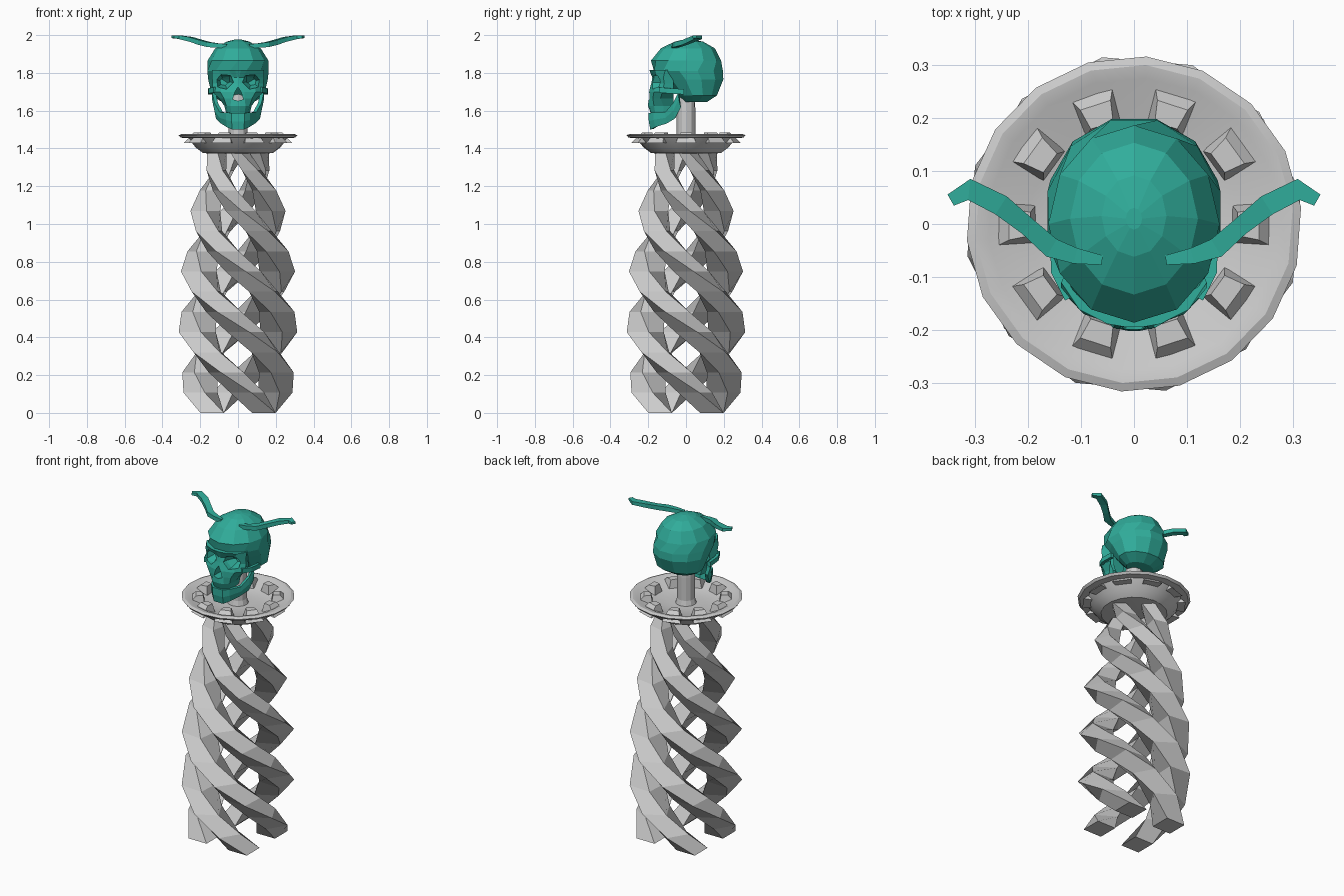
import bpy, bmesh, math
from mathutils import Vector

if "Cube" in bpy.data.objects:
    bpy.data.objects.remove(bpy.data.objects["Cube"])

teal = bpy.data.materials.new("teal")
teal.diffuse_color = (0.03, 0.42, 0.33, 1)
teal.use_nodes = True
teal.node_tree.nodes["Principled BSDF"].inputs["Base Color"].default_value = teal.diffuse_color


def make(name, verts, faces, mat=None):
    me = bpy.data.meshes.new(name)
    me.from_pydata(verts, [], faces)
    bm = bmesh.new()
    bm.from_mesh(me)
    bmesh.ops.remove_doubles(bm, verts=bm.verts, dist=1e-5)
    bmesh.ops.recalc_face_normals(bm, faces=bm.faces)
    bm.to_mesh(me)
    bm.free()
    ob = bpy.data.objects.new(name, me)
    bpy.context.collection.objects.link(ob)
    if mat:
        me.materials.append(mat)
    return ob


def loft(name, rings, mat=None):
    n = len(rings[0])
    verts = [p for r in rings for p in r]
    faces = [(k*n+i, k*n+(i+1) % n, (k+1)*n+(i+1) % n, (k+1)*n+i)
             for k in range(len(rings)-1) for i in range(n)]
    faces += [tuple(range(n)), tuple(range((len(rings)-1)*n, len(rings)*n))]
    return make(name, verts, faces, mat)


def bar(name, path, mat):
    """Loft a flat rectangular section along (x, y, z, half width, half height)."""
    rings = []
    for i, (x, y, z, w, h) in enumerate(path):
        a, b = path[max(i-1, 0)], path[min(i+1, len(path)-1)]
        s = Vector((-(b[1]-a[1]), b[0]-a[0], 0)).normalized()*w
        rings.append([(x+s.x*u, y+s.y*u, z+v*h)
                      for u, v in ((-1, -1), (1, -1), (1, 1), (-1, 1))])
    return loft(name, rings, mat)


# four twisted strands of the pedestal
for q in range(4):
    rings = []
    for k in range(14):
        z = 1.39*k/13
        s = 1.13-0.64*(z-0.46)**2
        a = math.pi/2*(q-z/0.31)
        c, d = math.cos(a)*s, math.sin(a)*s
        rings.append([(x*c-y*d, x*d+y*c, z) for x, y in
                      ((.075, .075), (.2, .075), (.2, .2), (.075, .2))])
    loft(f"twisted_strand_{q+1}", rings)


# shallow bowl
def lathe(name, profile, n):
    return loft(name, [[(r*math.cos(2*math.pi*i/n+.1), r*math.sin(2*math.pi*i/n+.1), z)
                        for i in range(n)] for r, z in profile])


bowl = lathe("bowl", [(.08, 1.372), (.185, 1.375), (.225, 1.405), (.265, 1.455), (.305, 1.457),
                      (.316, 1.47), (.3, 1.476), (.275, 1.472), (.2, 1.435), (.08, 1.43)], 18)
bpy.context.view_layer.objects.active = bowl
bowl.select_set(True)
bpy.ops.object.shade_smooth_by_angle(angle=math.radians(28))
bowl.select_set(False)

# sloped blocks around the inside of the bowl
for i in range(10):
    a = math.radians(18+18+36*i)
    c, s = math.cos(a), math.sin(a)
    rings = [[(r*c-t*s, r*s+t*c, z) for r, t in pts] for z, pts in (
        (1.43, ((.185, -.035), (.285, -.055), (.285, .055), (.185, .035))),
        (1.484, ((.195, -.022), (.235, -.03), (.235, .03), (.195, .022))))]
    loft(f"bowl_block_{i+1}", rings)

# neck post
lathe("neck_post", [(.06, 1.425), (.05, 1.46), (.05, 1.6), (.045, 1.7)], 12)

# cranium: rings of (z, front y, back y, half width)
rings = []
for k, (z, f, b, w) in enumerate(((1.645, -.01, .11, .085), (1.68, -.04, .165, .14),
                                  (1.765, -.12, .2, .16), (1.81, -.172, .198, .165),
                                  (1.865, -.182, .182, .158), (1.93, -.13, .15, .118),
                                  (1.965, -.06, .09, .06), (1.977, -.01, .03, .015))):
    ring = []
    for i in range(12):
        a = math.pi*(2*i+1+(k > 3))/12
        ring.append((w*1.02*math.cos(a), (f+b)/2+(b-f)/2*1.02*math.sin(a), z))
    rings.append(ring)
loft("cranium", rings, teal)

# face block: rows of (z, cheek half width, front half width, cheek y, front y)
rings = []
for z, w, v, cy, fy in ((1.585, .062, .035, -.12, -.18), (1.625, .072, .04, -.12, -.195),
                        (1.665, .1, .035, -.135, -.192), (1.7, .137, .035, -.125, -.19),
                        (1.745, .135, .025, -.115, -.178), (1.775, .137, .02, -.12, -.172),
                        (1.815, .137, .05, -.11, -.188)):
    half = [(v*.3, fy-.006), (v, fy), ((w+v)*.55, (cy+fy)/2-.012), (w, cy), (w*.85, -.065)]
    rings.append([(x, y, z) for x, y in half] + [(-x, y, z) for x, y in reversed(half)])
face = loft("face", rings, teal)

# eye sockets and nose opening are cut out
cutters = []
for s in (-1, 1):
    pts = ((.025, 1.75), (.04, 1.785), (.09, 1.79), (.118, 1.765), (.11, 1.725), (.06, 1.715))
    cx, cz = .072, 1.752
    cutters.append(loft("eye_cutter", [[(s*(cx+(x-cx)*g), y, cz+(z-cz)*g) for x, z in pts]
                                       for y, g in ((-.26, 1.15), (-.15, 1), (-.095, .5))]))
cutters.append(loft("nose_cutter", [[(x, y, z) for x, z in (
    (-.028, 1.66), (0, 1.652), (.028, 1.66), (.016, 1.7), (0, 1.725), (-.016, 1.7))]
    for y in (-.26, -.03)]))
for c in cutters:
    c.hide_render = True
    c.hide_viewport = True
    m = face.modifiers.new("cut", "BOOLEAN")
    m.object, m.operation, m.solver = c, "DIFFERENCE", "EXACT"

# lower jaw: strip of (x, y, bottom z, top z), mirrored and thickened
half = ((.03, -.188, 1.502, 1.588), (.055, -.165, 1.515, 1.59), (.088, -.105, 1.535, 1.592),
        (.115, -.065, 1.56, 1.64), (.128, -.035, 1.62, 1.7))
row = [(-x, y, b, t) for x, y, b, t in reversed(half)] + list(half)
verts = [(x*.93, y+.008, b) for x, y, b, t in row] + [(x, y, (b+t)/2) for x, y, b, t in row] \
    + [(x, y, t) for x, y, b, t in row]
n = len(row)
jaw = make("lower_jaw", verts, [(k*n+i, k*n+i+1, (k+1)*n+i+1, (k+1)*n+i)
                                for k in range(2) for i in range(n-1)], teal)
m = jaw.modifiers.new("thickness", "SOLIDIFY")
m.thickness, m.offset = .02, 0

# cheek arches and horns, mirrored left and right
for s, side in ((-1, "left"), (1, "right")):
    bar(f"cheek_arch_{side}", [(s*x, y, z, .009, .014) for x, y, z in
                               ((.122, -.14, 1.71), (.147, -.09, 1.705), (.15, -.01, 1.7))], teal)
    bar(f"horn_{side}", [(s*x, y, z, w, h) for x, y, z, w, h in (
        (.06, -.068, 1.94, .009, .012), (.11, -.06, 1.945, .015, .012),
        (.155, -.045, 1.95, .019, .013), (.2, -.005, 1.962, .017, .013),
        (.25, .035, 1.978, .02, .012), (.31, .065, 1.989, .02, .01),
        (.345, .045, 1.991, .012, .007))], teal)
